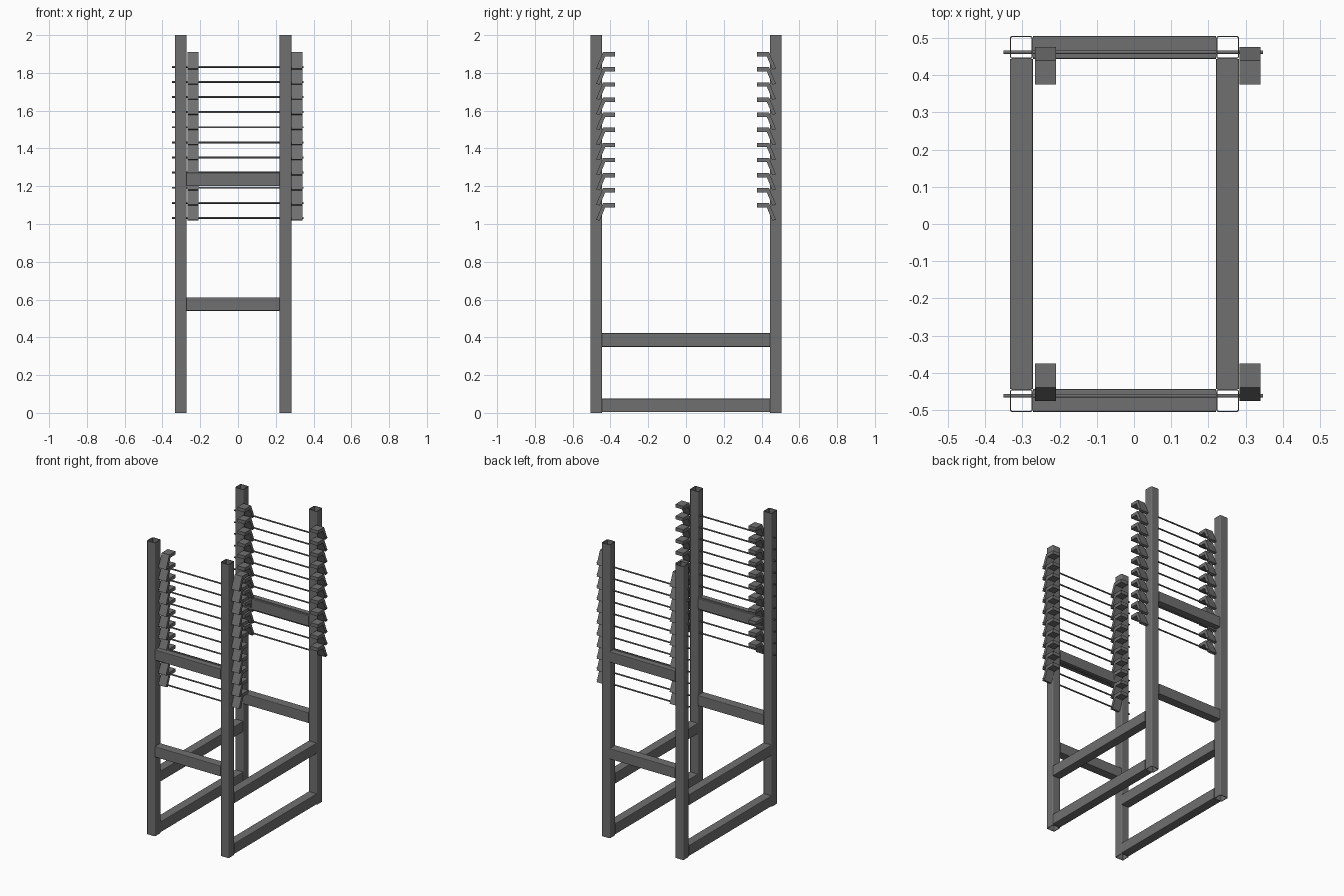
import bpy
import bmesh
import math

cube = bpy.data.objects.get("Cube")
if cube:
    bpy.data.objects.remove(cube, do_unlink=True)

# Single painted steel colour
STEEL = (0.16, 0.16, 0.16, 1.0)
steel = bpy.data.materials.new("grey steel")
steel.use_nodes = True
steel.diffuse_color = STEEL
steel.node_tree.nodes["Principled BSDF"].inputs["Base Color"].default_value = STEEL

POST_X = (-0.303, 0.252)
POST_Y = 0.475
HALF = 0.031
WALL = 0.0035
LEVELS = 11
STEP = 0.08


def finish(name, bm):
    bmesh.ops.recalc_face_normals(bm, faces=bm.faces)
    mesh = bpy.data.meshes.new(name)
    bm.to_mesh(mesh)
    bm.free()
    mesh.materials.append(steel)
    obj = bpy.data.objects.new(name, mesh)
    bpy.context.collection.objects.link(obj)
    return obj


def rounded_square(half, radius):
    pts = []
    for quarter in range(4):
        mid = math.radians(45 + 90 * quarter)
        cx = math.copysign(half - radius, math.cos(mid))
        cy = math.copysign(half - radius, math.sin(mid))
        for step in range(4):
            a = math.radians(90 * quarter + 30 * step)
            pts.append((cx + radius * math.cos(a), cy + radius * math.sin(a)))
    return pts


def square_tube(name, x, y, height):
    """Open-ended upright tube with rounded corners."""
    bm = bmesh.new()
    outer = rounded_square(HALF, 0.007)
    inner = rounded_square(HALF - WALL, 0.0035)
    rings = [[bm.verts.new((x + px, y + py, z)) for px, py in pts]
             for pts, z in ((outer, 0), (outer, height), (inner, height), (inner, 0))]
    n = len(outer)
    for k in range(4):
        a, b = rings[k], rings[(k + 1) % 4]
        for i in range(n):
            j = (i + 1) % n
            bm.faces.new((a[i], a[j], b[j], b[i]))
    return finish(name, bm)


def bar(name, x0, x1, y0, y1, z0, z1):
    """Rail with slightly eased long edges."""
    bm = bmesh.new()
    bmesh.ops.create_cube(bm, size=1)
    for v in bm.verts:
        v.co.x = (x0 + x1) / 2 + v.co.x * (x1 - x0)
        v.co.y = (y0 + y1) / 2 + v.co.y * (y1 - y0)
        v.co.z = (z0 + z1) / 2 + v.co.z * (z1 - z0)
    longest = max(x1 - x0, y1 - y0)
    edges = [e for e in bm.edges if e.calc_length() > longest * 0.99]
    bmesh.ops.bevel(bm, geom=edges, offset=0.004, segments=2, profile=0.5, affect='EDGES')
    return finish(name, bm)


def bracket(name, x, side, base):
    """Bent lip: level shelf inward, sloping leg outward and down."""
    profile = [(0.375, 0.11), (0.44, 0.11), (0.476, 0.022), (0.457, 0.018),
               (0.428, 0.087), (0.375, 0.087)]
    bm = bmesh.new()
    face = bm.faces.new([bm.verts.new((x - 0.0285, side * y, base + z)) for y, z in profile])
    ext = bmesh.ops.extrude_face_region(bm, geom=[face])
    moved = [g for g in ext["geom"] if isinstance(g, bmesh.types.BMVert)]
    bmesh.ops.translate(bm, verts=moved, vec=(0.057, 0, 0))
    return finish(name, bm)


def rod(name, y, z):
    bpy.ops.mesh.primitive_cylinder_add(vertices=12, radius=0.005, depth=0.697,
                                        location=(-0.002, y, z),
                                        rotation=(0, math.pi / 2, 0))
    obj = bpy.context.object
    obj.name = name
    obj.data.materials.append(steel)
    bpy.ops.object.shade_smooth_by_angle(angle=math.radians(40))


# Four corner posts
for px, xn in zip(POST_X, ("right", "left")):
    for side, yn in ((-1, "front"), (1, "back")):
        square_tube(f"{yn}_{xn}_post", px, side * POST_Y, 2.0)

# Cross rails at front and back
for side, yn in ((-1, "front"), (1, "back")):
    for z, zn in ((0.54, "lower"), (1.2, "upper")):
        bar(f"{yn}_{zn}_rail", POST_X[0] + HALF, POST_X[1] - HALF,
            side * POST_Y - HALF, side * POST_Y + HALF, z, z + 0.072)

# Long side rails
for px, xn in zip(POST_X, ("right", "left")):
    for z, zn in ((0.004, "bottom"), (0.35, "middle")):
        bar(f"{xn}_{zn}_side_rail", px - HALF, px + HALF,
            -POST_Y + HALF, POST_Y - HALF, z, z + 0.072)

# Rods through the posts, each carrying a pair of brackets
for side, yn in ((-1, "front"), (1, "back")):
    for level in range(LEVELS):
        base = 1.0 + STEP * level
        rod(f"{yn}_rod_{level + 1}", side * 0.462, base + 0.032)
        for bx, xn in ((-0.238, "right"), (0.312, "left")):
            bracket(f"{yn}_{xn}_bracket_{level + 1}", bx, side, base)
